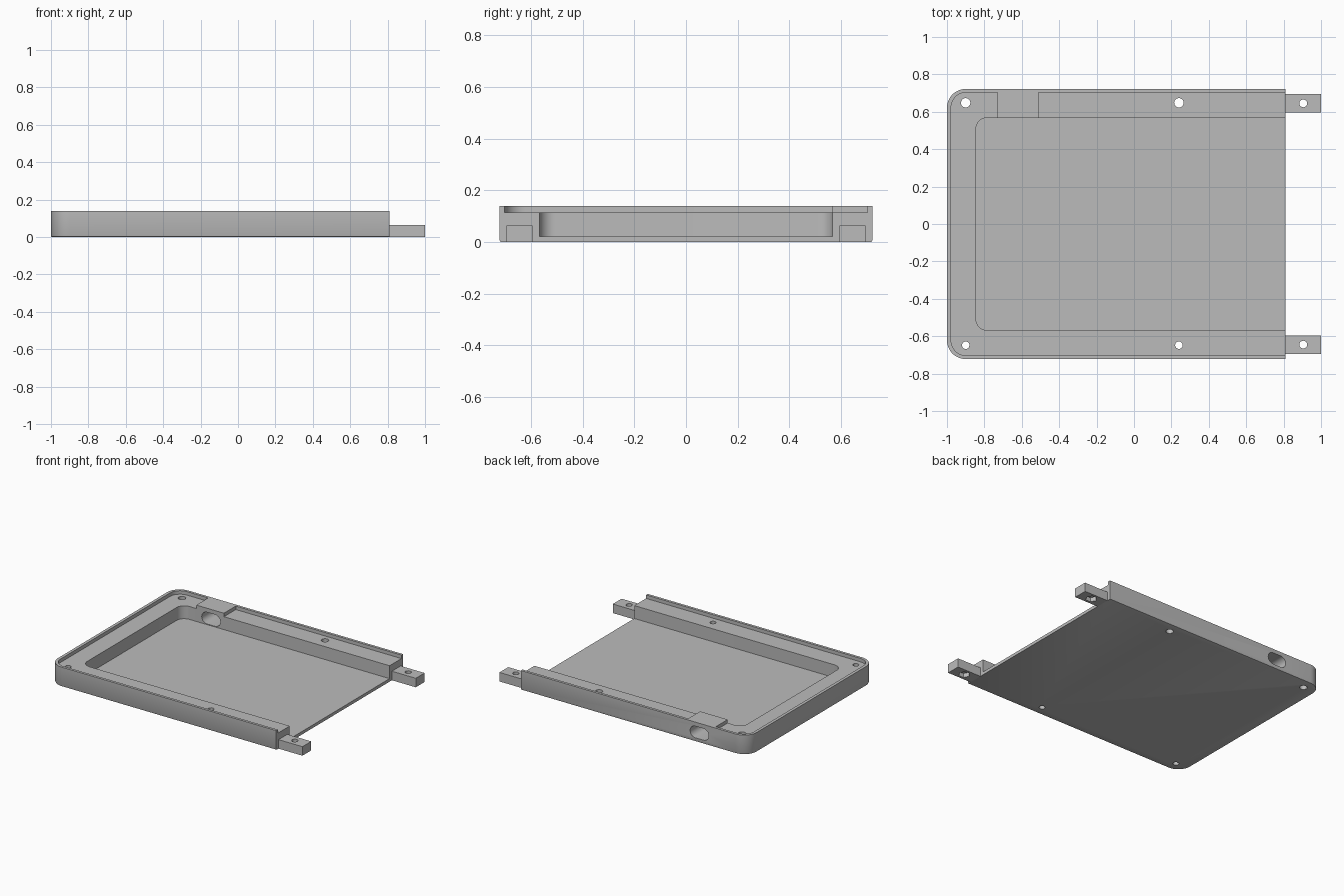
import bpy, bmesh, math

cube = bpy.data.objects.get("Cube")
if cube:
    bpy.data.objects.remove(cube, do_unlink=True)

grey = bpy.data.materials.new("plain grey")
grey.use_nodes = True
colour = (0.5, 0.5, 0.5, 1)
grey.diffuse_color = colour
grey.node_tree.nodes["Principled BSDF"].inputs["Base Color"].default_value = colour


def finish(name, bm):
    bmesh.ops.recalc_face_normals(bm, faces=bm.faces)
    mesh = bpy.data.meshes.new(name)
    bm.to_mesh(mesh)
    bm.free()
    mesh.materials.append(grey)
    obj = bpy.data.objects.new(name, mesh)
    bpy.context.collection.objects.link(obj)
    return obj


def prism(name, points, low, high, axis="z", chamfer=0):
    """Extrude a flat outline along z, or an x-z outline along y."""
    bm = bmesh.new()
    place = (lambda a, b, h: (a, b, h)) if axis == "z" else (lambda a, b, h: (a, h, b))
    face = bm.faces.new([bm.verts.new(place(a, b, low)) for a, b in points])
    if chamfer:
        end = max(a for a, b in points)
        rim = [e for e in face.edges if min(v.co.x for v in e.verts) < end - 0.001]
    made = bmesh.ops.extrude_face_region(bm, geom=[face], use_keep_orig=True)
    moved = [g for g in made["geom"] if isinstance(g, bmesh.types.BMVert)]
    bmesh.ops.translate(bm, verts=moved, vec=place(0, 0, high - low))
    bmesh.ops.recalc_face_normals(bm, faces=bm.faces)
    if chamfer:
        bmesh.ops.bevel(bm, geom=rim, offset=chamfer, segments=2, profile=0.5,
                        affect="EDGES", clamp_overlap=True)
    return finish(name, bm)


def arc(cx, cy, radius, start, end, steps=10):
    angles = [math.radians(start + (end - start) * i / steps) for i in range(steps + 1)]
    return [(cx + radius * math.cos(a), cy + radius * math.sin(a)) for a in angles]


def tray_outline(x0, x1, half, radius):
    """Rectangle with the two corners at the closed end rounded."""
    return ([(x1, half)] + arc(x0 + radius, half - radius, radius, 90, 180)
            + arc(x0 + radius, radius - half, radius, 180, 270) + [(x1, -half)])


def box(name, x0, x1, y0, y1, z0, z1):
    return prism(name, [(x0, y0), (x1, y0), (x1, y1), (x0, y1)], z0, z1)


def drill(x, y, radius, low=-0.1, high=0.3, sides=24):
    return prism("drill", arc(x, y, radius, 0, 360, sides)[:-1], low, high)


def cut(obj, cutters):
    for cutter in cutters:
        cutter.hide_render = True
        mod = obj.modifiers.new("cut", "BOOLEAN")
        mod.operation = "DIFFERENCE"
        mod.solver = "EXACT"
        mod.object = cutter
        bpy.context.view_layer.objects.active = obj
        bpy.ops.object.modifier_apply(modifier=mod.name)
        bpy.data.objects.remove(cutter, do_unlink=True)


def smooth(obj):
    bpy.ops.object.select_all(action="DESELECT")
    obj.select_set(True)
    bpy.context.view_layer.objects.active = obj
    bpy.ops.object.shade_smooth_by_angle(angle=math.radians(30))


# Tray: stepped ledge inside a thin rim, deep pocket open at the right end
END, LEDGE, TOP = 0.81, 0.115, 0.14
tray = prism("tray", tray_outline(-1, END, 0.722, 0.1), 0, TOP, chamfer=0.008)
ledge = prism("ledge_cutter", tray_outline(-0.978, 1.2, 0.703, 0.08), LEDGE, 0.3)
pocket = prism("pocket_cutter", tray_outline(-0.845, 1.2, 0.568, 0.06), 0.022, 0.3)
slot = prism("slot_cutter", arc(-0.58, 0.069, 0.042, -90, 90)
             + arc(-0.645, 0.069, 0.042, 90, 270), 0.4, 0.9, axis="y")
holes = [drill(x, side * 0.648, 0.0225 + side * 0.0025)
         for x in (-0.9, 0.24) for side in (-1, 1)]
cut(tray, [ledge, pocket, slot] + holes)
smooth(tray)

# Raised pad over the side slot
box("slot_pad", -0.73, -0.51, 0.568, 0.704, LEDGE, TOP)

# Mounting tabs with a screw hole and a wider recess underneath
for side, name in ((1, "back_tab"), (-1, "front_tab")):
    y = side * 0.645
    tab = box(name, END, 1, y - 0.05, y + 0.05, 0, 0.065)
    cut(tab, [drill(0.905, y, 0.021), drill(0.905, y, 0.038, high=0.03, sides=6)])
    smooth(tab)
